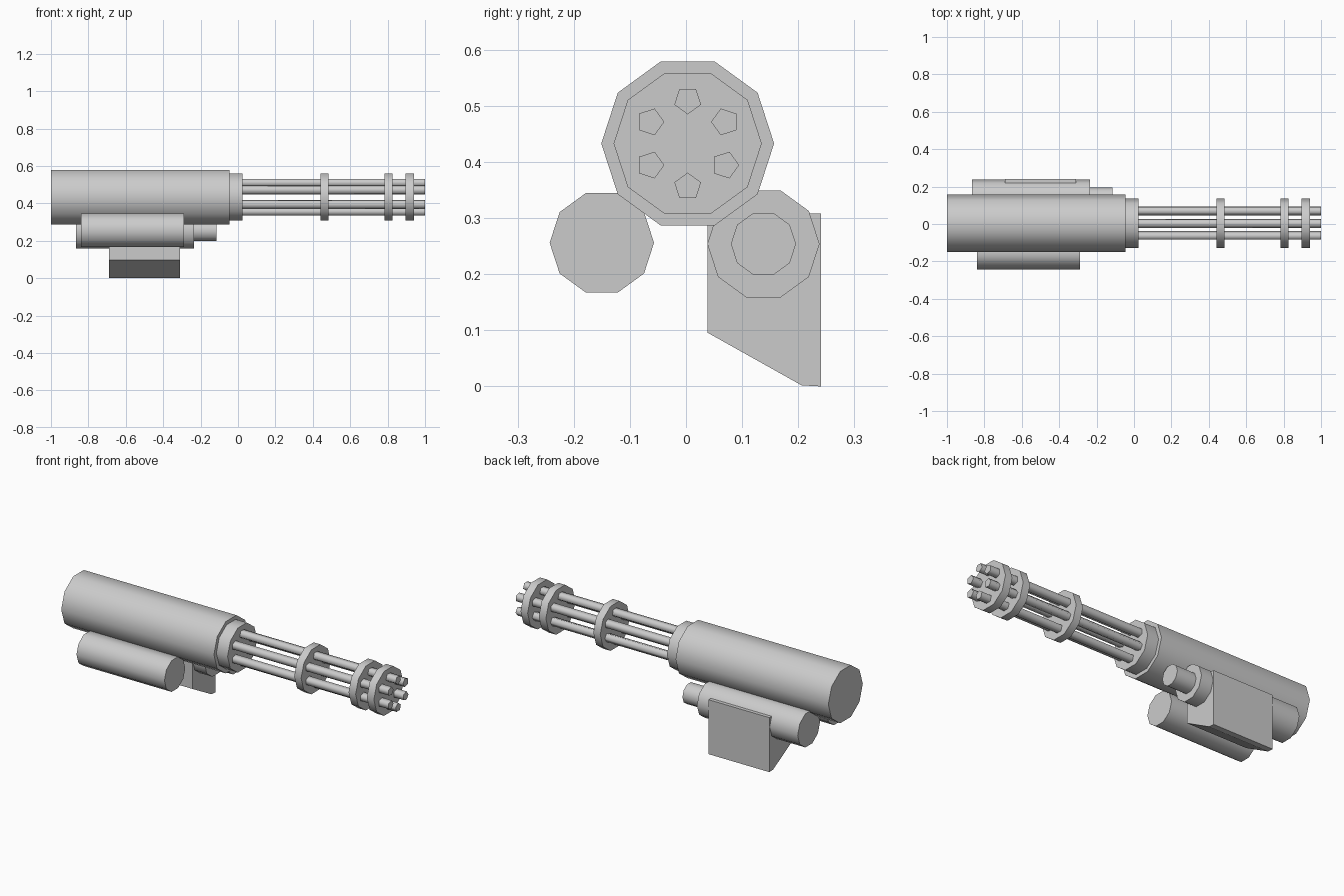
import bpy, bmesh, math
from math import sin, cos, radians

if "Cube" in bpy.data.objects:
    bpy.data.objects.remove(bpy.data.objects["Cube"])

metal = bpy.data.materials.new("gun_grey")
metal.diffuse_color = (0.6, 0.6, 0.6, 1)
metal.use_nodes = True
metal.node_tree.nodes["Principled BSDF"].inputs["Base Color"].default_value = metal.diffuse_color


def prism(name, profile, x0, x1, smooth=True):
    """Extrude a closed (y, z) profile along x."""
    bm = bmesh.new()
    a = [bm.verts.new((x0, y, z)) for y, z in profile]
    b = [bm.verts.new((x1, y, z)) for y, z in profile]
    n = len(profile)
    bm.faces.new(a)
    bm.faces.new(b)
    for i in range(n):
        j = (i + 1) % n
        bm.faces.new((a[i], a[j], b[j], b[i]))
    bmesh.ops.recalc_face_normals(bm, faces=bm.faces)
    mesh = bpy.data.meshes.new(name)
    bm.to_mesh(mesh)
    bm.free()
    mesh.materials.append(metal)
    ob = bpy.data.objects.new(name, mesh)
    bpy.context.collection.objects.link(ob)
    if smooth:
        bpy.ops.object.select_all(action='DESELECT')
        ob.select_set(True)
        bpy.context.view_layer.objects.active = ob
        bpy.ops.object.shade_smooth_by_angle(angle=radians(80))
    return ob


def tube(name, y, z, r, x0, x1, sides=10, turn=0):
    pts = [(y + r * cos(radians(turn + 360 * i / sides)),
            z + r * sin(radians(turn + 360 * i / sides))) for i in range(sides)]
    return prism(name, pts, x0, x1)


CY, CZ = 0.003, 0.433

# Main housing
tube("main_housing", CY, CZ, 0.154, -1.0, -0.045)

# Collar and barrel clamps
for name, x0, x1 in (("front_collar", -0.047, 0.025), ("middle_clamp", 0.442, 0.485),
                     ("outer_clamp", 0.782, 0.826), ("muzzle_clamp", 0.896, 0.94)):
    tube(name, CY, CZ, 0.132, x0, x1)

# Six five-sided barrels around the axis
for i, turn in enumerate((180, 270, 0, 0, 90, 0)):
    a = radians(30 + 60 * i)
    tube(f"barrel_{i + 1}", CY + 0.077 * cos(a), CZ + 0.077 * sin(a), 0.025,
         0.02, 1.0, 5, turn)

# Side canister on the front
tube("side_canister", -0.15, 0.256, 0.093, -0.84, -0.29)

# Motor with its stepped nose on the back
tube("motor", 0.138, 0.254, 0.1, -0.865, -0.235)
tube("motor_nose", 0.138, 0.254, 0.058, -0.24, -0.115)

# Ammunition box with a slanted underside
prism("ammo_box", [(0.038, 0.308), (0.038, 0.096), (0.206, 0.002),
                   (0.241, 0.0), (0.241, 0.308)], -0.69, -0.31, smooth=False)
